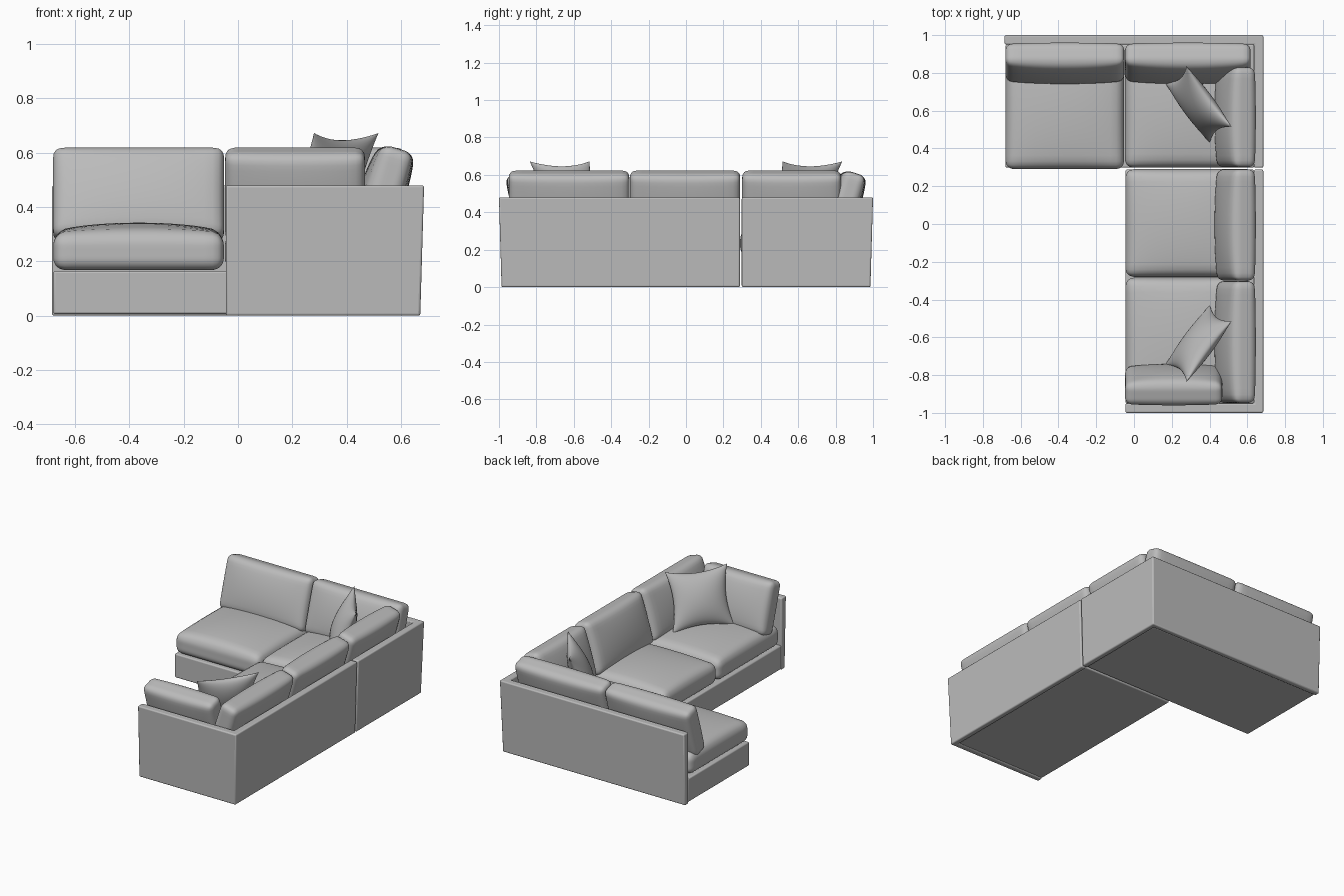
import bpy, bmesh, math
from mathutils import Matrix, Vector

cube = bpy.data.objects.get("Cube")
if cube:
    bpy.data.objects.remove(cube, do_unlink=True)

# Single upholstery colour
GREY = (0.5, 0.5, 0.5, 1.0)
fabric = bpy.data.materials.new("grey_fabric")
fabric.use_nodes = True
fabric.diffuse_color = GREY
fabric.node_tree.nodes["Principled BSDF"].inputs["Base Color"].default_value = GREY


def finish(name, bm, matrix=Matrix(), bevel=0.0, angle=40):
    bmesh.ops.recalc_face_normals(bm, faces=bm.faces)
    mesh = bpy.data.meshes.new(name)
    bm.to_mesh(mesh)
    bm.free()
    mesh.materials.append(fabric)
    obj = bpy.data.objects.new(name, mesh)
    bpy.context.collection.objects.link(obj)
    obj.matrix_world = matrix
    if bevel:
        mod = obj.modifiers.new("soft_edges", "BEVEL")
        mod.width, mod.segments = bevel, 3
    bpy.ops.object.select_all(action="DESELECT")
    obj.select_set(True)
    bpy.context.view_layer.objects.active = obj
    bpy.ops.object.shade_smooth_by_angle(angle=math.radians(angle))
    return obj


def prism(name, outline, z0, z1, bevel, lean=0.0):
    """Extruded outline whose outer walls lean in toward the floor."""
    bm = bmesh.new()
    face = bm.faces.new([bm.verts.new((x, y, z0)) for x, y in outline])
    top = bmesh.ops.extrude_face_region(bm, geom=[face])["geom"]
    for v in top:
        if isinstance(v, bmesh.types.BMVert):
            v.co.z = z1
    for v in bm.verts:
        if v.co.z < z0 + 0.001:
            if v.co.x > 0.67:
                v.co.x -= lean
            if abs(v.co.y) > 0.98:
                v.co.y -= math.copysign(lean, v.co.y)
    return finish(name, bm, bevel=bevel)


def cushion(name, size, radius, puff_top, puff_bottom, matrix):
    """Rounded box, with its two broad z faces puffed out."""
    bm = bmesh.new()
    bmesh.ops.create_cube(bm, size=2)
    bmesh.ops.subdivide_edges(bm, edges=bm.edges, cuts=17, use_grid_fill=True)
    half = Vector(size) / 2
    for v in bm.verts:
        p = Vector([math.sin(c * math.pi / 2) * h for c, h in zip(v.co, half)])
        q = Vector([max(-h + radius, min(h - radius, c)) for c, h in zip(p, half)])
        p = q + (p - q).normalized() * radius
        u, w = p.x / half.x, p.y / half.y
        crown = max(0, (1 - u * u) * (1 - w * w)) ** 0.6
        p.z += crown * (puff_top * max(0, p.z) - puff_bottom * max(0, -p.z)) / half.z
        v.co = p
    return finish(name, bm, matrix, angle=60)


def seat(name, x0, x1, y0, y1):
    place = Matrix.Translation(((x0 + x1) / 2, (y0 + y1) / 2, 0.235))
    cushion(name, (x1 - x0, y1 - y0, 0.135), 0.045, 0.04, 0.0, place)


def back(name, centre, length, turn):
    """Leaning back cushion; turn is the heading of its front face normal."""
    place = (Matrix.Translation(centre) @ Matrix.Rotation(turn + math.pi / 2, 4, "Z")
             @ Matrix.Rotation(math.radians(73), 4, "X"))
    cushion(name, (length, 0.345, 0.115), 0.035, 0.035, 0.02, place)


def throw_pillow(name, y_sign):
    """Square pillow with drawn-out corners, tilted into the corner."""
    bm = bmesh.new()
    for side in (-1, 1):
        grid = bmesh.ops.create_grid(bm, x_segments=24, y_segments=24, size=1)
        for v in grid["verts"]:
            u, w = (math.sin(c * math.pi / 2) for c in v.co.xy)
            rise = max(0, (1 - u * u) * (1 - w * w)) ** 0.55
            v.co = (0.2 * u * (1 - 0.16 * (1 - w * w)),
                    0.19 * w * (1 - 0.16 * (1 - u * u)), side * 0.065 * rise)
    bmesh.ops.remove_doubles(bm, verts=bm.verts, dist=0.0005)
    along = Vector((0.23, -0.31 * y_sign, 0)).normalized()
    up = Vector((0.105, 0.095 * y_sign, 0.34)).normalized()
    normal = along.cross(up).normalized()
    up = normal.cross(along)
    place = Matrix((along, up, normal)).transposed().to_4x4()
    place.translation = (0.34, 0.632 * y_sign, 0.497)
    finish(name, bm, place, angle=70)


def rect(x0, x1, y0, y1):
    return [(x0, y0), (x1, y0), (x1, y1), (x0, y1)]


# L-shaped upholstered walls of the two sections
END, OUT, INN = -0.045, 0.685, 0.635
prism("front_section_walls", [(END, -1), (OUT, -1), (OUT, 0.288), (INN, 0.288),
      (INN, -0.95), (END, -0.95)], 0, 0.48, 0.008, 0.014)
prism("rear_section_walls", [(-OUT, 1), (OUT, 1), (OUT, 0.298), (INN, 0.298),
      (INN, 0.95), (-OUT, 0.95)], 0, 0.48, 0.008, 0.014)

# Bases under the seats
prism("front_section_base", rect(END, INN, -0.95, 0.288), 0.006, 0.165, 0.008)
prism("rear_section_base", rect(-0.68, INN, 0.298, 0.95), 0.006, 0.165, 0.008)

# Seat cushions
seat("rear_end_seat", -0.68, -0.052, 0.29, 0.92)
seat("corner_seat", -0.048, 0.61, 0.298, 0.92)
seat("middle_seat", -0.045, 0.61, -0.28, 0.29)
seat("front_seat", -0.045, 0.61, -0.94, -0.284)

# Back cushions along the rear, left and front walls
BACK, SIDE, FRONT = -math.pi / 2, math.pi, math.pi / 2
back("rear_end_back_cushion", (-0.366, 0.855, 0.445), 0.63, BACK)
back("rear_corner_back_cushion", (0.285, 0.855, 0.445), 0.665, BACK)
back("left_corner_back_cushion", (0.54, 0.565, 0.45), 0.53, SIDE)
back("left_middle_back_cushion", (0.54, -0.005, 0.45), 0.59, SIDE)
back("left_front_back_cushion", (0.54, -0.625, 0.45), 0.645, SIDE)
back("front_arm_cushion", (0.21, -0.855, 0.445), 0.515, FRONT)

# Loose pillows in both corners
throw_pillow("rear_throw_pillow", 1)
throw_pillow("front_throw_pillow", -1)
